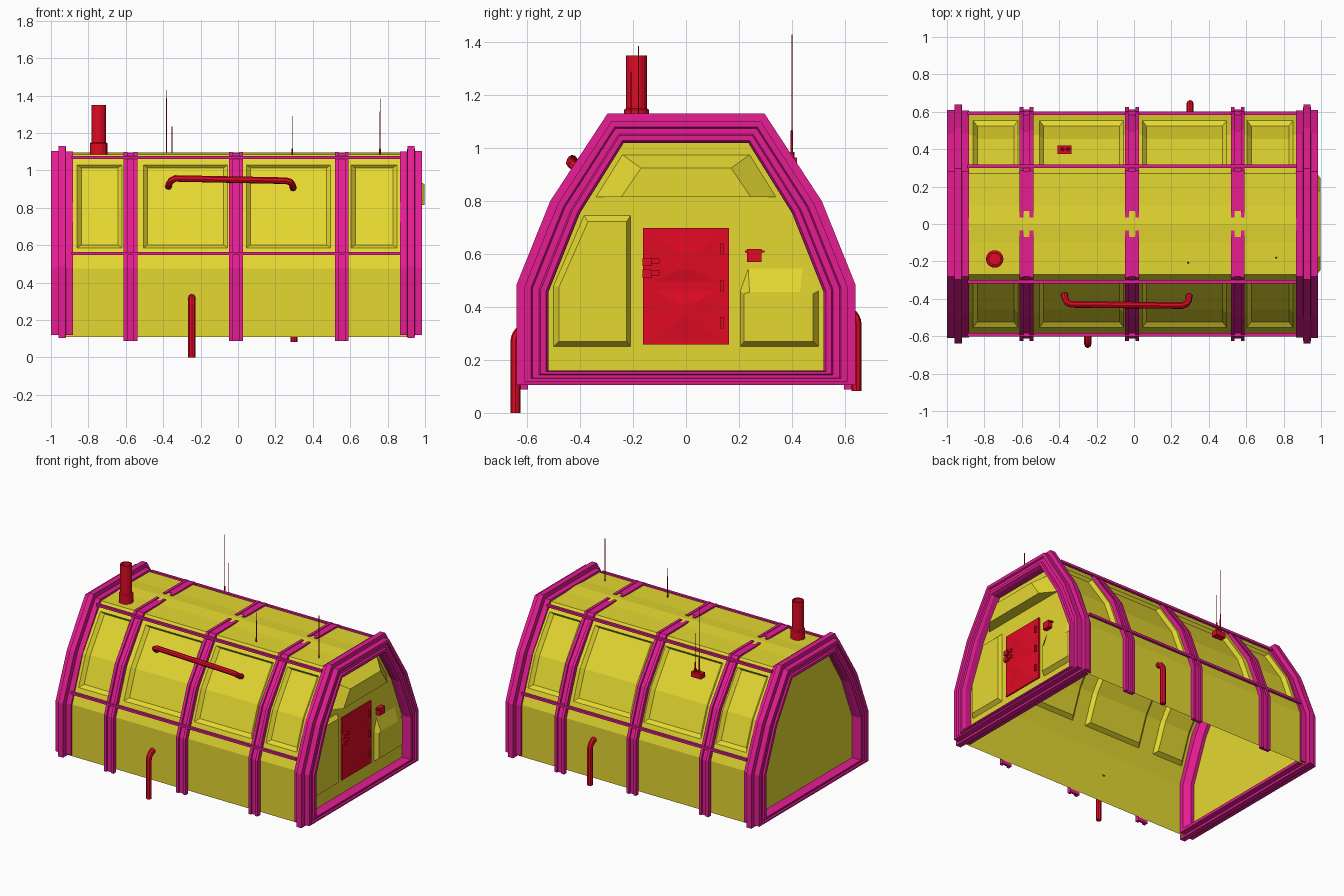
import bpy, bmesh
from math import sin, cos, pi
from mathutils import Vector

if "Cube" in bpy.data.objects:
    bpy.data.objects.remove(bpy.data.objects["Cube"])


def material(name, rgb):
    m = bpy.data.materials.new(name)
    m.diffuse_color = (*rgb, 1)
    m.use_nodes = True
    m.node_tree.nodes["Principled BSDF"].inputs["Base Color"].default_value = m.diffuse_color
    return m


YELLOW = material("yellow", (0.78, 0.69, 0.03))
MAGENTA = material("magenta", (0.78, 0.012, 0.29))
RED = material("red", (0.75, 0.003, 0.018))


def mesh(name, verts, faces, mat):
    me = bpy.data.meshes.new(name)
    me.from_pydata(verts, [], faces)
    bm = bmesh.new()
    bm.from_mesh(me)
    bmesh.ops.remove_doubles(bm, verts=bm.verts, dist=0.0001)
    bmesh.ops.recalc_face_normals(bm, faces=bm.faces)
    bm.to_mesh(me)
    bm.free()
    me.materials.append(mat)
    ob = bpy.data.objects.new(name, me)
    bpy.context.collection.objects.link(ob)
    return ob


def frustum(name, base, top, x0, x1, mat):
    """Block between two y-z outlines placed at x0 and x1."""
    n = len(base)
    verts = [(x0, y, z) for y, z in base] + [(x1, y, z) for y, z in top]
    faces = [(i, (i + 1) % n, (i + 1) % n + n, i + n) for i in range(n)]
    return mesh(name, verts, faces + [tuple(range(n)), tuple(range(n, 2 * n))], mat)


def rect(y, z, w, h):
    return [(y - w / 2, z - h / 2), (y + w / 2, z - h / 2), (y + w / 2, z + h / 2), (y - w / 2, z + h / 2)]


def box(name, lo, hi, mat):
    r = [(lo[1], lo[2]), (hi[1], lo[2]), (hi[1], hi[2]), (lo[1], hi[2])]
    return frustum(name, r, r, lo[0], hi[0], mat)


def lathe(name, x, y, rings, mat, n=16):
    """Round part from (radius, z) rings, closed at both ends."""
    verts = [(x + r * cos(2 * pi * i / n), y + r * sin(2 * pi * i / n), z) for r, z in rings for i in range(n)]
    faces = [(k * n + i, k * n + (i + 1) % n, (k + 1) * n + (i + 1) % n, (k + 1) * n + i)
             for k in range(len(rings) - 1) for i in range(n)]
    last = (len(rings) - 1) * n
    return mesh(name, verts, faces + [tuple(range(n)), tuple(range(last, last + n))], mat)


def tube(name, pts, r, mat):
    cu = bpy.data.curves.new(name, 'CURVE')
    cu.dimensions = '3D'
    cu.bevel_depth, cu.bevel_resolution, cu.use_fill_caps = r, 2, True
    sp = cu.splines.new('POLY')
    sp.points.add(len(pts) - 1)
    for p, q in zip(sp.points, pts):
        p.co = (*q, 1)
    cu.materials.append(mat)
    ob = bpy.data.objects.new(name, cu)
    bpy.context.collection.objects.link(ob)
    bpy.ops.object.select_all(action='DESELECT')
    ob.select_set(True)
    bpy.context.view_layer.objects.active = ob
    bpy.ops.object.convert(target='MESH')
    bpy.ops.object.shade_smooth_by_angle()


def offset(pts, d):
    """Move an open y-z path outward by d with mitred corners."""
    v = [Vector(p) for p in pts]
    nrm = [Vector((b.y - a.y, a.x - b.x)).normalized() for a, b in zip(v, v[1:])]
    out = []
    for i, p in enumerate(v):
        a, b = nrm[max(i - 1, 0)], nrm[min(i, len(nrm) - 1)]
        m = (a + b).normalized()
        out.append(tuple(p + m * d / m.dot(a)))
    return out


def mirrored(half):
    return half + [(-y, z) for y, z in reversed(half)]


# Shell: open-bottomed barrel with a low ridge and recessed panels in the sloped walls
wall = [(0.595, 0.11), (0.595, 0.475), (0.475, 0.79), (0.27, 1.085)]
panels = ((-0.86, -0.62), (-0.505, -0.055), (0.045, 0.495), (0.605, 0.85))


def on_wall(z, d=0):
    """Point on the wall at height z, lifted by d."""
    p = offset(wall, d)
    k = 0 if z <= p[1][1] else 1 if z <= p[2][1] else 2
    a, b = p[k], p[k + 1]
    return (a[0] + (b[0] - a[0]) * (z - a[1]) / (b[1] - a[1]), z)


cols = [-0.94] + [x for p in panels for x in p] + [0.925]
half = [on_wall(z) for z in (0.11, 0.475, 0.585, 0.79, 1.03, 1.085)] + [(0.1, 1.087), (0, 1.095)]
verts, faces = [], []


def grid(xs, column, skip=lambda i, j: False):
    """Append a grid of quads: column(i) gives the y-z points for xs[i]."""
    start, n = len(verts), len(column(0))
    for i, x in enumerate(xs):
        verts.extend((x, y, z) for y, z in column(i))
    for i in range(len(xs) - 1):
        for j in range(n - 1):
            if not skip(i, j):
                a = start + i * n + j
                faces.append((a, a + 1, a + n + 1, a + n))


for side in (1, -1):
    grid(cols, lambda i: [(side * y, z) for y, z in half], lambda i, j: i % 2 == 1 and j in (2, 3))
    for x0, x1 in panels:
        def recess(i):
            rows = ((0.585, 0), (0.602, -0.022), (0.782, -0.022), (1.012, -0.022), (1.03, 0))
            if i in (0, 3):
                rows = [((0.585, 0.585, 0.79, 1.03, 1.03)[k], 0) for k in range(5)]
            return [(side * y, z) for y, z in (on_wall(*r) for r in rows)]
        grid((x0, x0 + 0.022, x1 - 0.022, x1), recess)
        # ends of the long edges share the panel corners so the bevels close
mesh("shell", verts, faces, YELLOW)

# Stepped end frames: a ring section swept between inner and outer outlines
outer = mirrored([(0.64, 0.105), (0.64, 0.485), (0.513, 0.80), (0.297, 1.13)])
inner = mirrored([(0.52, 0.16), (0.52, 0.455), (0.40, 0.755), (0.235, 1.02)])
section = [(0, 0.35), (0, 0.73), (0.038, 0.73), (0.04, 1), (0.078, 1), (0.08, 0.75), (0.119, 0.75),
           (0.119, 0.55), (0.108, 0.5), (0.108, 0.3), (0.119, 0.25), (0.119, 0.08), (0.1, 0), (0.03, 0)]


def between(t):
    return [(a[0] + (b[0] - a[0]) * t, a[1] + (b[1] - a[1]) * t) for a, b in zip(inner, outer)]


for name, x, s in (("right", 0.866, 1), ("left", -0.881, -1)):
    m, k = len(outer), len(section)
    verts = [(x + s * d, y, z) for d, t in section for y, z in between(t)]
    faces = [(a * m + i, a * m + (i + 1) % m, (a + 1) % k * m + (i + 1) % m, (a + 1) % k * m + i)
             for a in range(k) for i in range(m)]
    mesh(name + "_end_frame", verts, faces, MAGENTA)
    mesh(name + "_end_wall", [(x + s * 0.054, y, z) for y, z in between(0.1)], [tuple(range(m))], YELLOW)

# Ribs in three strips per side, thin on the roof and stopping short of the ridge
for rib in (-0.575, -0.01, 0.555):
    for side in (1, -1):
        for dx, w, h, end in ((-0.027, 0.02, 0.03, 0.035), (0, 0.034, 0.018, 0.07), (0.027, 0.02, 0.03, 0.035)):
            path = [(0.595, 0.088)] + wall[1:] + [(end, 1.087)]
            loop = offset(path, 0.001) + offset(path, h)[::-1]
            loop = [(y * side, min(z, 1.088 + h / 3)) for y, z in loop]
            frustum("rib_strip", loop, loop, rib + dx - w / 2, rib + dx + w / 2, MAGENTA)

# Side rails
for side in (1, -1):
    for y, z in ((0.592, 0.555), (0.308, 1.07)):
        box("side_rail", (-0.89, side * y - 0.009, z - 0.008), (0.87, side * y + 0.009, z + 0.008), MAGENTA)

# Raised panels on the door end
X = 0.92
frustum("hood_panel", [(-0.34, 0.815), (0.34, 0.815), (0.24, 0.975), (-0.24, 0.975)],
        [(-0.245, 0.815), (0.245, 0.815), (0.17, 0.925), (-0.17, 0.925)], X, 0.998, YELLOW)
frustum("tall_end_panel", [(-0.5, 0.25), (-0.5, 0.48), (-0.385, 0.745), (-0.21, 0.745), (-0.21, 0.25)],
        [(-0.48, 0.27), (-0.48, 0.475), (-0.37, 0.722), (-0.224, 0.722), (-0.224, 0.27)], X, X + 0.025, YELLOW)
frustum("low_end_panel", [(0.205, 0.25), (0.5, 0.25), (0.5, 0.46), (0.44, 0.545), (0.235, 0.545), (0.205, 0.46)],
        [(0.22, 0.27), (0.48, 0.27), (0.48, 0.45), (0.43, 0.456), (0.24, 0.456), (0.22, 0.45)], X, X + 0.03, YELLOW)

# Door with shallow pyramid panels, latches, hinges and a control box
frustum("door", rect(0, 0.478, 0.325, 0.44), rect(0, 0.478, 0.325, 0.44), X - 0.001, X + 0.01, RED)
for z, cz in ((0.588, 0.57), (0.368, 0.385)):
    frustum("door_pyramid", rect(0, z, 0.25, 0.19), rect(0, cz, 0.045, 0.055), X + 0.0095, X + 0.018, RED)
for z in (0.62, 0.48, 0.34):
    box("door_hinge", (X, 0.13, z - 0.022), (X + 0.022, 0.142, z + 0.022), RED)
for z in (0.57, 0.525):
    box("door_latch", (X, -0.165, z - 0.016), (X + 0.026, -0.13, z + 0.016), RED)
    box("latch_arm", (X, -0.13, z - 0.006), (X + 0.02, -0.1, z + 0.014), RED)
box("control_box", (X, 0.23, 0.57), (X + 0.03, 0.285, 0.62), RED)
box("control_lever", (X, 0.222, 0.606), (X + 0.022, 0.297, 0.613), RED)

# Chimney with hollow top
lathe("chimney", -0.745, -0.187, [(0.047, 1.085), (0.047, 1.145), (0.039, 1.15), (0.039, 1.35),
                                  (0.03, 1.35), (0.03, 1.30)], RED)

# Pipes: two hooked drains and one long curved conduit
for name, x, s, z0, z1 in (("front_drain_pipe", -0.247, -1, 0.0, 0.27), ("back_drain_pipe", 0.30, 1, 0.082, 0.335)):
    bend = [(x, s * (0.596 + 0.048 * cos(a * pi / 12)), z1 + 0.05 * sin(a * pi / 12)) for a in range(7)]
    tube(name, [(x, s * 0.644, z0)] + bend, 0.019, RED)
tube("conduit_pipe", [(-0.372, -0.375, 0.912), (-0.37, -0.395, 0.925), (-0.358, -0.42, 0.945), (-0.335, -0.43, 0.957),
                      (0.255, -0.436, 0.945), (0.28, -0.428, 0.938), (0.292, -0.41, 0.922), (0.295, -0.38, 0.905)],
     0.018, RED)

# Whip antennas and the bracket for the rear pair
for x, y, z0, fat, z1 in ((-0.383, 0.4, 0.96, 1.065, 1.43), (-0.353, 0.4, 0.96, 1.03, 1.235),
                          (0.29, -0.208, 1.085, 1.115, 1.29), (0.76, -0.18, 1.085, 1.115, 1.385)):
    lathe("antenna", x, y, [(0.005, z0), (0.005, fat), (0.0025, fat + 0.003), (0.002, z1)], RED, 6)
box("antenna_bracket", (-0.41, 0.375, 0.93), (-0.333, 0.42, 0.965), RED)
for x in (-0.383, -0.353):
    lathe("antenna_socket", x, 0.4, [(0.011, 0.96), (0.009, 0.985)], RED, 8)
